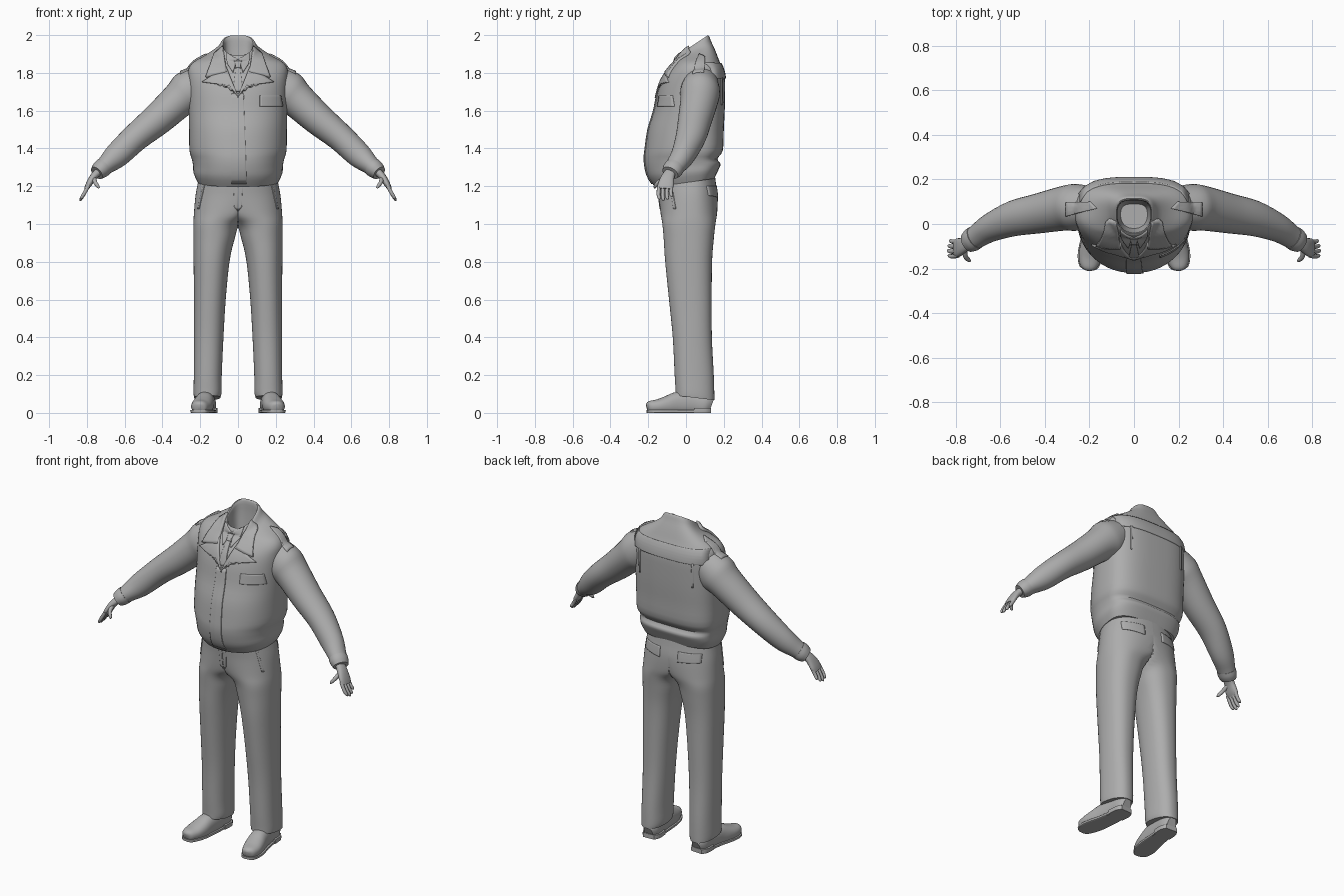
import bpy, bmesh, math
from mathutils import Vector
from mathutils.bvhtree import BVHTree

cube = bpy.data.objects.get("Cube")
if cube:
    bpy.data.objects.remove(cube)

GREY = (0.42, 0.42, 0.42, 1)
mat = bpy.data.materials.new("plain grey")
mat.use_nodes = True
mat.diffuse_color = GREY
mat.node_tree.nodes["Principled BSDF"].inputs["Base Color"].default_value = GREY


def smooth_rows(rows, steps):
    """Catmull-Rom interpolation through rows of numbers."""
    out = []
    last = len(rows) - 1
    for i in range(last):
        p0, p1, p2, p3 = (rows[min(max(i + k, 0), last)] for k in (-1, 0, 1, 2))
        for s in range(steps):
            t = s / steps
            out.append([0.5 * (2 * b + (c - a) * t + (2 * a - 5 * b + 4 * c - d) * t * t
                               + (3 * b - a - 3 * c + d) * t ** 3)
                        for a, b, c, d in zip(p0, p1, p2, p3)])
    return out + [list(rows[last])]


def finish(name, bm, mirror=False, thickness=0, angle=40):
    bmesh.ops.recalc_face_normals(bm, faces=bm.faces)
    mesh = bpy.data.meshes.new(name)
    bm.to_mesh(mesh)
    bm.free()
    mesh.materials.append(mat)
    ob = bpy.data.objects.new(name, mesh)
    bpy.context.collection.objects.link(ob)
    bpy.ops.object.select_all(action='DESELECT')
    ob.select_set(True)
    bpy.context.view_layer.objects.active = ob
    bpy.ops.object.shade_smooth_by_angle(angle=math.radians(angle))
    if thickness:
        mod = ob.modifiers.new("thickness", 'SOLIDIFY')
        mod.thickness, mod.offset = thickness, 0
    if mirror:
        ob.modifiers.new("other side", 'MIRROR').merge_threshold = 0.0005
    return ob


def loft(name, rings, **kw):
    bm = bmesh.new()
    vs = [[bm.verts.new(p) for p in ring] for ring in rings]
    n = len(vs[0])
    for a, b in zip(vs, vs[1:]):
        for i in range(n):
            j = (i + 1) % n
            bm.faces.new((a[i], a[j], b[j], b[i]))
    bm.faces.new(vs[0])
    bm.faces.new(vs[-1])
    return finish(name, bm, **kw)


def power(v, n):
    return math.copysign(abs(v) ** (2 / n), v)


def body_ring(row, nf, nb, yc, half=False, n=56):
    """Flat ring, with its own front and back depth and a tilt."""
    z, rx, yf, yb, tilt, cx = row
    pts = []
    for i in range(n):
        a = math.tau * i / n
        c, s = math.cos(a), math.sin(a)
        e = nb if s > 0 else nf
        x = cx + rx * power(c, e)
        dy = (yb - yc if s > 0 else yc - yf) * power(s, e)
        pts.append((max(x, 0) if half else x, yc + dy, z + tilt * dy))
    return pts


def tube(name, rows, ref=(0, 1, 0), n=20, steps=4, e=2.0, lo=-9, hi=9, mirror=True):
    """Rows are x, y, z, radius along ref, radius across it."""
    rows = smooth_rows(rows, steps)
    rings = []
    for i, r in enumerate(rows):
        t = Vector(rows[min(i + 1, len(rows) - 1)][:3]) - Vector(rows[max(i - 1, 0)][:3])
        t.normalize()
        u = Vector(ref)
        u = (u - t * u.dot(t)).normalized()
        v = t.cross(u)
        ring = []
        for k in range(n):
            a = math.tau * k / n
            p = Vector(r[:3]) + u * r[3] * power(math.cos(a), e) + v * r[4] * power(math.sin(a), e)
            p.z = min(max(p.z, lo), hi)
            ring.append(p)
        rings.append(ring)
    return loft(name, rings, mirror=mirror)


def surface(*obs):
    verts, faces = [], []
    for ob in obs:
        k = len(verts)
        verts += [v.co.copy() for v in ob.data.vertices]
        faces += [[k + i for i in p.vertices] for p in ob.data.polygons]
    return BVHTree.FromPolygons(verts, faces)


def patch(name, bvh, side, corners, thickness=0.012, mirror=True, n=10):
    """Four-cornered cloth piece laid on a surface from the front, back or top."""
    a, b, c, d = (Vector(p) for p in corners)
    way = {"front": Vector((0, 1, 0)), "back": Vector((0, -1, 0)), "top": Vector((0, 0, -1))}[side]
    bm = bmesh.new()
    grid = []
    for i in range(n + 1):
        for j in range(n + 1):
            s, t = i / n, j / n
            p = a.lerp(b, s).lerp(d.lerp(c, s), t)
            start = Vector((p.x, p.y, 0) if side == "top" else (p.x, 0, p.y)) - way * 4
            hit = bvh.ray_cast(start, way)[0]
            if hit is None:
                hit = bvh.find_nearest(start + way * 4)[0]
            grid.append(bm.verts.new(hit))
    for i in range(n):
        for j in range(n):
            k = i * (n + 1) + j
            bm.faces.new((grid[k], grid[k + 1], grid[k + n + 2], grid[k + n + 1]))
    return finish(name, bm, mirror=mirror, thickness=thickness)


# Jacket body: hem, belly, chest, shoulders, stand collar and hollow neck
BODY = [(1.225, .215, -.165, .15, .14, 0), (1.27, .235, -.20, .17, .1, 0),
        (1.31, .238, -.215, .183, .05, 0), (1.345, .245, -.22, .167, 0, 0),
        (1.39, .257, -.216, .195, 0, 0), (1.5, .259, -.20, .2, 0, 0),
        (1.6, .261, -.17, .205, 0, 0), (1.7, .262, -.15, .207, 0, 0),
        (1.77, .264, -.125, .206, 0, 0), (1.82, .262, -.09, .196, 0, 0),
        (1.858, .235, -.06, .176, .05, 0), (1.89, .165, -.055, .155, .25, 0),
        (1.915, .112, -.06, .135, .5, 0), (1.945, .088, -.052, .12, .65, 0),
        (1.943, .076, -.04, .108, .65, 0), (1.89, .072, -.035, .104, .4, 0),
        (1.8, .06, -.02, .09, 0, 0)]
jacket = loft("jacket_body", [body_ring(r, 2.2, 3.0, .04) for r in smooth_rows(BODY, 3)])

# Sleeves and cuffs
sleeve = tube("sleeve", [(.19, .08, 1.75, .09, .095), (.26, .075, 1.70, .105, .113),
                         (.315, .07, 1.655, .1, .096), (.425, .048, 1.555, .09, .085),
                         (.54, .025, 1.46, .08, .074), (.64, -.015, 1.365, .064, .067),
                         (.70, -.052, 1.312, .054, .05), (.735, -.075, 1.28, .048, .042)], n=32)
tube("cuff", [(.712, -.06, 1.302, .054, .05), (.73, -.072, 1.286, .054, .048),
              (.748, -.084, 1.27, .046, .039)], n=28)

# Hands
tube("palm", [(.73, -.075, 1.285, .026, .022), (.765, -.095, 1.25, .034, .019),
              (.79, -.106, 1.21, .042, .016), (.805, -.11, 1.185, .036, .01)], e=2.4)
for i, (finger, reach) in enumerate([("index", .9), ("middle", 1), ("ring", .92), ("little", .72)]):
    y = -.142 + .022 * i
    tube(finger + "_finger", [(.79, y, 1.205, .01, .01), (.793 + .025 * reach, y - .004, 1.2 - .045 * reach, .01, .01),
                              (.797 + .036 * reach, y, 1.2 - .07 * reach, .008, .008),
                              (.797 + .037 * reach, y, 1.2 - .077 * reach, .003, .003)], n=10, steps=3)
tube("thumb", [(.762, -.105, 1.245, .012, .014), (.757, -.145, 1.222, .011, .012),
               (.742, -.162, 1.2, .009, .009), (.735, -.166, 1.19, .004, .004)], ref=(1, 0, 0), n=10, steps=3)

# Trousers: half a waist flowing into one leg, mirrored
LEG = [(.082, .07, -.055, .15, -.12, .163), (.11, .074, -.055, .15, -.1, .161),
       (.2, .074, -.06, .147, 0, .16), (.4, .078, -.07, .137, 0, .155),
       (.6, .084, -.09, .136, 0, .149), (.8, .095, -.11, .138, 0, .14),
       (.92, .109, -.118, .147, 0, .127), (1, .125, -.125, .156, 0, .111),
       (1.06, .18, -.135, .165, 0, .053), (1.15, .225, -.145, .168, 0, 0),
       (1.22, .212, -.15, .158, 0, 0), (1.28, .2, -.14, .15, 0, 0)]
trousers = loft("trousers", [body_ring(r, 2.2, 2.3, .03, half=True) for r in smooth_rows(LEG, 4)], mirror=True)

# Shoes with sole and heel
SHOE = [(.206, -.208, .03, .01, .015), (.204, -.195, .032, .036, .03), (.197, -.15, .034, .052, .038),
        (.186, -.1, .04, .055, .05), (.175, -.04, .05, .05, .062), (.166, .04, .05, .046, .06),
        (.162, .1, .04, .045, .055), (.16, .13, .03, .028, .045)]
tube("shoe", SHOE, ref=(1, 0, 0), n=28, e=2.3, lo=.006)
tube("sole", [(x, y, .012, r + .005, .03) for x, y, z, r, h in SHOE], ref=(1, 0, 0), n=28, e=2.6, lo=0, hi=.014)
tube("heel", [(x, y, .012, r + .008, .04) for x, y, z, r, h in SHOE[5:]], ref=(1, 0, 0), n=28, e=2.6, lo=0, hi=.026)

# Cloth pieces laid on the jacket
top = surface(jacket, sleeve)
front = surface(jacket)
patch("shirt_collar", front, "front", [(.004, 1.872), (.06, 1.905), (.058, 1.85), (.026, 1.8)], .014)
patch("tie_knot", front, "front", [(-.02, 1.868), (.02, 1.868), (.012, 1.825), (-.012, 1.825)], .022, False)
patch("tie_blade", front, "front", [(-.011, 1.83), (.011, 1.83), (.026, 1.7), (-.026, 1.7)], .01, False)
patch("jacket_collar", front, "front", [(.078, 1.935), (.125, 1.895), (.168, 1.775), (.06, 1.8)], .026)
patch("lapel", front, "front", [(.062, 1.83), (.188, 1.75), (.045, 1.732), (-.004, 1.665)], .018)
patch("front_flap", front, "front", [(-.035, 1.69), (.03, 1.69), (.045, 1.215), (-.035, 1.215)], .01, False, 20)
patch("chest_pocket_flap", front, "front", [(.115, 1.68), (.225, 1.68), (.235, 1.622), (.115, 1.622)], .01, False)
patch("back_yoke", front, "back", [(-.24, 1.85), (.24, 1.85), (.25, 1.77), (-.25, 1.77)], .012, False, 16)
patch("back_pleat", front, "back", [(.17, 1.775), (.182, 1.775), (.18, 1.63), (.172, 1.63)], .012)
patch("shoulder_strap", top, "top", [(.165, .07), (.195, .1), (.305, .095), (.305, .035)], .014)

# Trouser pockets and fly
pants = surface(trousers)
patch("back_pocket_flap", pants, "back", [(.06, 1.2), (.185, 1.2), (.185, 1.15), (.06, 1.14)], .01)
patch("side_pocket_edge", pants, "front", [(.172, 1.22), (.18, 1.22), (.212, 1.08), (.204, 1.08)], .008)
patch("fly", pants, "front", [(.002, 1.22), (.025, 1.22), (.02, 1.09), (.004, 1.07)], .006)
